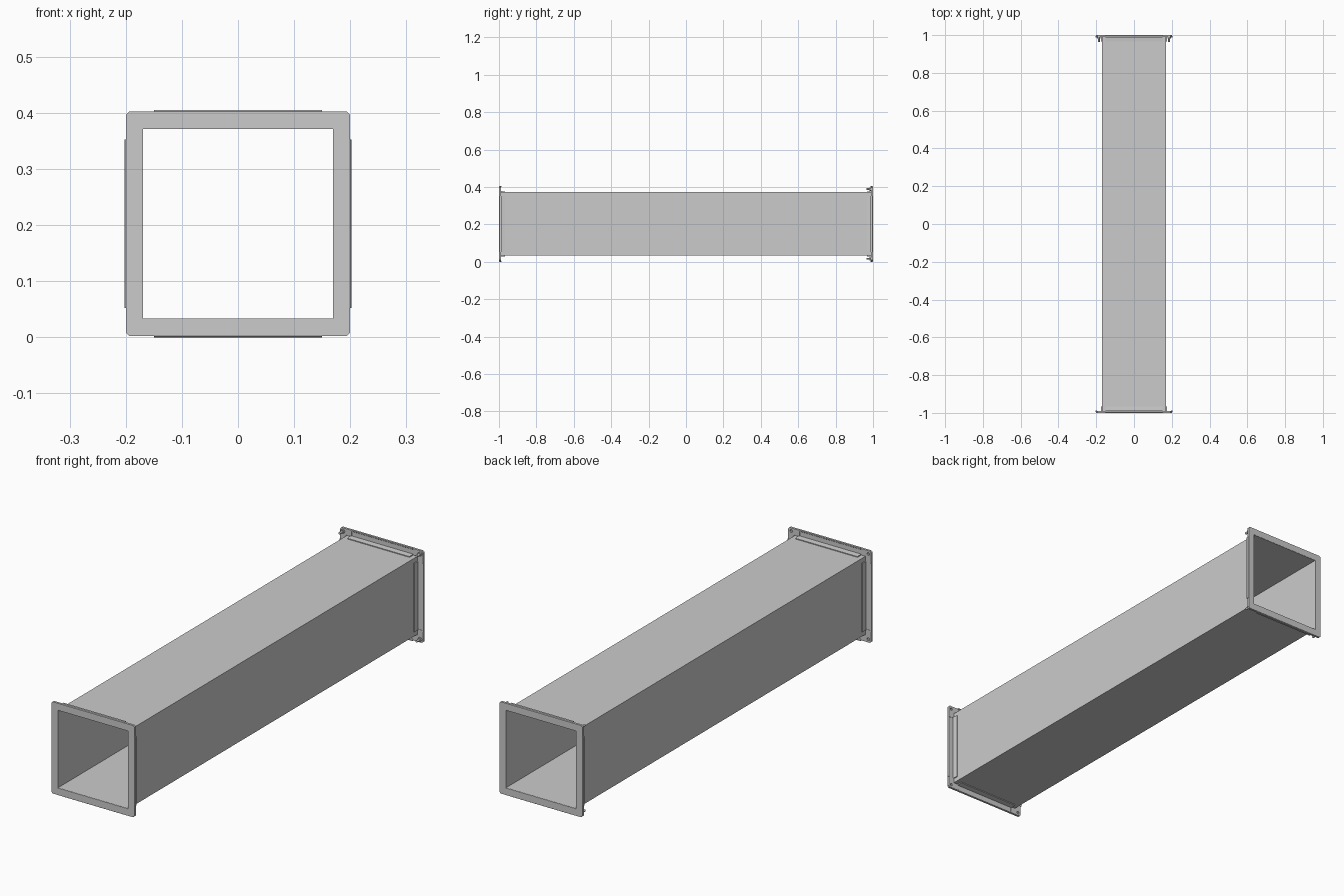
import bpy, bmesh, math
from mathutils import Matrix, Vector

if "Cube" in bpy.data.objects:
    bpy.data.objects.remove(bpy.data.objects["Cube"])

CZ = 0.2025   # duct centre height


def prism(name, base, shift):
    """Extrude a closed outline (list of 3D points) along a vector."""
    bm = bmesh.new()
    face = bm.faces.new([bm.verts.new(p) for p in base])
    new = bmesh.ops.extrude_face_region(bm, geom=[face])["geom"]
    bmesh.ops.translate(bm, vec=shift, verts=[v for v in new if isinstance(v, bmesh.types.BMVert)])
    if face.is_valid and len(face.link_loops if hasattr(face, "link_loops") else face.loops) and not all(
            len(e.link_faces) == 2 for e in face.edges):
        bm.faces.remove(face)
    bmesh.ops.recalc_face_normals(bm, faces=bm.faces)
    return to_object(name, bm)


def to_object(name, bm):
    mesh = bpy.data.meshes.new(name)
    bm.to_mesh(mesh)
    bm.free()
    ob = bpy.data.objects.new(name, mesh)
    bpy.context.collection.objects.link(ob)
    return ob


def frame(name, outer, inner, y0, y1):
    """Hollow tube: outer and inner loops with the same point count."""
    bm = bmesh.new()
    loops = [[bm.verts.new((x, y, z)) for x, z in pts]
             for pts, y in ((outer, y0), (outer, y1), (inner, y1), (inner, y0))]
    n = len(outer)
    for a in range(4):
        la, lb = loops[a], loops[(a + 1) % 4]
        for i in range(n):
            j = (i + 1) % n
            bm.faces.new((la[i], la[j], lb[j], lb[i]))
    bmesh.ops.recalc_face_normals(bm, faces=bm.faces)
    ob = to_object(name, bm)
    ob.location.z = CZ
    return ob


def cylinder(name, r, x, z, y0, y1, sides):
    bm = bmesh.new()
    m = Matrix.Translation((x, (y0 + y1) / 2, z)) @ Matrix.Rotation(math.pi / 2, 4, 'X')
    bmesh.ops.create_cone(bm, cap_ends=True, segments=sides, radius1=r, radius2=r,
                          depth=abs(y1 - y0), matrix=m)
    return to_object(name, bm)


def place(ob, k):
    """Turn a part a quarter at a time about the duct axis."""
    ob.data.transform(Matrix.Translation((0, 0, CZ)) @ Matrix.Rotation(k * math.pi / 2, 4, 'Y'))


def square(h):
    return [(-h, -h), (h, -h), (h, h), (-h, h)]


# sheet metal duct, open at both ends
frame("duct_wall", square(0.17), square(0.169), -0.999, 0.999)

# rail section: (distance from axis, depth behind the end face)
RAIL = [(0.1695, 0.033), (0.1735, 0.033), (0.1755, 0.009), (0.195, 0.009),
        (0.198, 0.013), (0.2025, 0.013), (0.2025, 0.004), (0.2, 0.001), (0.1695, 0.001)]
CORNER = [(0.145, 0.172), (0.145, 0.2), (0.194, 0.2), (0.2, 0.194),
          (0.2, 0.145), (0.172, 0.145), (0.172, 0.172)]

# thin sealing frame outline with clipped corners
clip = 0.006
OUTER, INNER = [], []
for sx, sz in ((-1, -1), (1, -1), (1, 1), (-1, 1)):
    pair = [(sx * 0.2, sz * (0.2 - clip)), (sx * (0.2 - clip), sz * 0.2)]
    inset = [(sx * 0.17, sz * 0.1698), (sx * 0.1698, sz * 0.17)]
    OUTER += pair if sx == sz else pair[::-1]
    INNER += inset if sx == sz else inset[::-1]

for s, end in ((-1, "front"), (1, "back")):
    frame(f"{end}_seal", OUTER, INNER, s * 0.997, s)
    for k in range(4):
        # folded flange rail on each side
        rail = prism(f"{end}_rail", [(-0.15, s * (1 - a), d) for d, a in RAIL], Vector((0.3, 0, 0)))
        place(rail, k)

        # corner plate with bolt hole
        plate = prism(f"{end}_corner", [(x, s * 0.997, z) for x, z in CORNER], Vector((0, -s * 0.007, 0)))
        hole = cylinder("hole_cutter", 0.006, 0.186, 0.186, s * 0.98, s * 1.01, 20)
        place(plate, k)
        place(hole, k)
        hole.hide_render = True
        hole.hide_set(True)
        cut = plate.modifiers.new("bolt_hole", 'BOOLEAN')
        cut.object = hole
        cut.operation = 'DIFFERENCE'
        cut.solver = 'EXACT'

        # bolts on the back end only
        if s > 0:
            for part, r, y0, y1, n in (("bolt_shank", 0.005, 0.964, 0.998, 16),
                                       ("bolt_nut", 0.009, 0.982, 0.99, 6)):
                place(cylinder(part, r, 0.186, 0.186, y0, y1, n), k)
